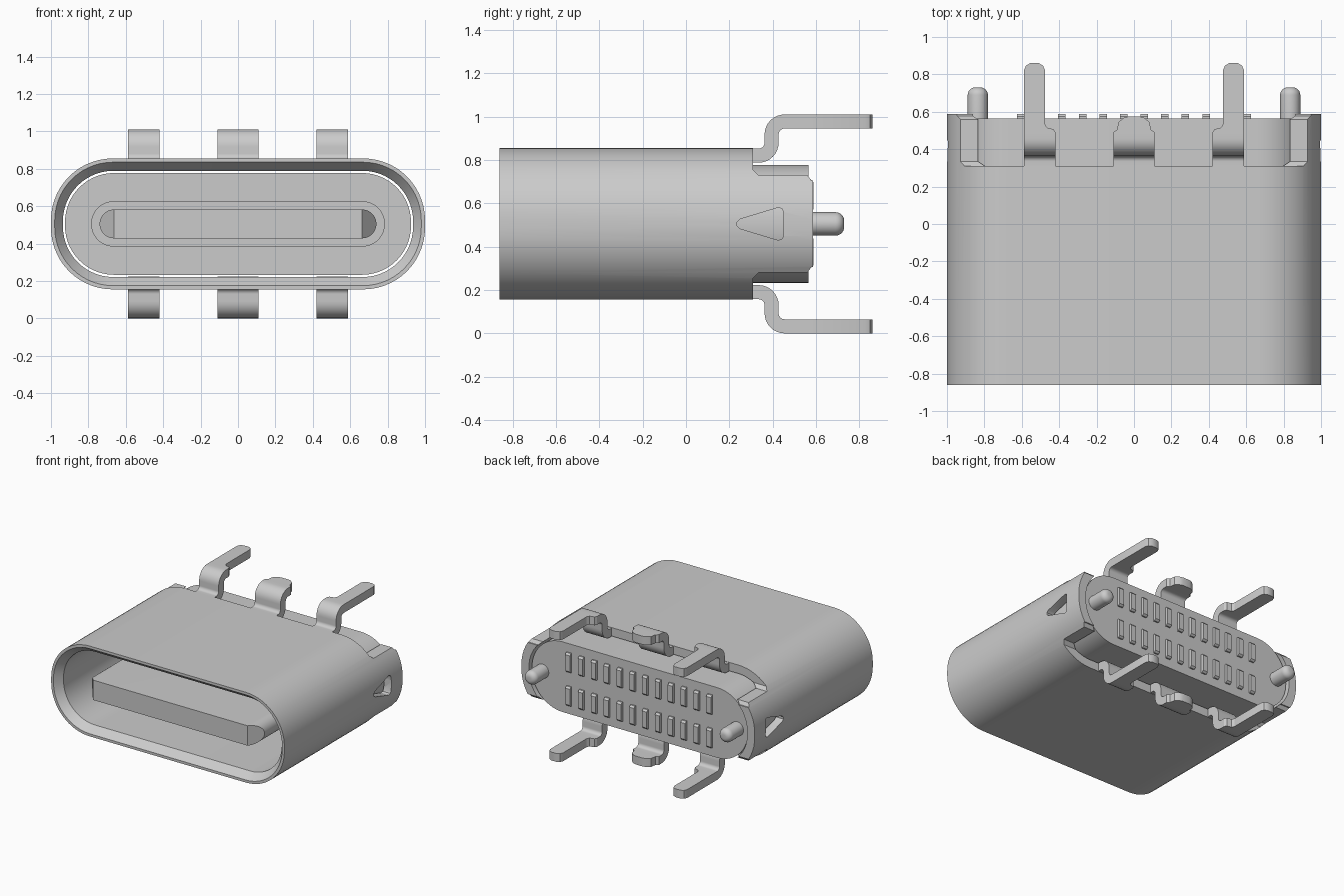
import bpy, bmesh, math

if "Cube" in bpy.data.objects:
    bpy.data.objects.remove(bpy.data.objects["Cube"])

ZC = 0.505  # height of the connector axis


def finish(name, bm):
    bmesh.ops.remove_doubles(bm, verts=bm.verts, dist=1e-5)
    bmesh.ops.recalc_face_normals(bm, faces=bm.faces)
    mesh = bpy.data.meshes.new(name)
    bm.to_mesh(mesh)
    bm.free()
    ob = bpy.data.objects.new(name, mesh)
    bpy.context.collection.objects.link(ob)
    return ob


def rounded(w, h, r, n=14):
    """Rounded rectangle (x, z) with half sizes w, h."""
    pts = []
    for q, (sx, sz) in enumerate([(1, 1), (-1, 1), (-1, -1), (1, -1)]):
        for i in range(n + 1):
            a = (q + i / n) * math.pi / 2
            pts.append((sx * (w - r) + r * math.cos(a), sz * (h - r) + r * math.sin(a)))
    return pts


def loft(name, rings, x=0, closed=False):
    """Skin rounded sections given as (y, half width, half height, radius)."""
    bm = bmesh.new()
    loops = [[bm.verts.new((x + px, y, ZC + pz)) for px, pz in rounded(w, h, r)]
             for y, w, h, r in rings]
    pairs = list(zip(loops, loops[1:])) + ([(loops[-1], loops[0])] if closed else [])
    for a, b in pairs:
        for i in range(len(a)):
            j = (i + 1) % len(a)
            bm.faces.new((a[i], a[j], b[j], b[i]))
    if not closed:
        bm.faces.new(loops[0])
        bm.faces.new(loops[-1])
    return finish(name, bm)


def side_prism(name, pts, x0, x1):
    """Extrude a (y, z) outline along x."""
    bm = bmesh.new()
    a = [bm.verts.new((x0, y, z)) for y, z in pts]
    b = [bm.verts.new((x1, y, z)) for y, z in pts]
    bm.faces.new(a)
    bm.faces.new(b)
    for i in range(len(a)):
        j = (i + 1) % len(a)
        bm.faces.new((a[i], a[j], b[j], b[i]))
    return finish(name, bm)


def cut(ob, cutter):
    cutter.hide_render = True
    m = ob.modifiers.new("cut", 'BOOLEAN')
    m.operation, m.solver, m.object = 'DIFFERENCE', 'EXACT', cutter
    bpy.context.view_layer.objects.active = ob
    bpy.ops.object.modifier_apply(modifier=m.name)
    bpy.data.objects.remove(cutter)


# Metal shell: tube with a chamfered mouth
shell = loft("shell", [(-0.86, 1.0, 0.35, 0.33), (0.587, 1.0, 0.35, 0.33),
                       (0.587, 0.936, 0.284, 0.27), (-0.80, 0.936, 0.284, 0.27),
                       (-0.86, 0.98, 0.33, 0.312)], closed=True)

# Rear cutaways above and below leave a tongue of shell on each side
notch = [(0.31, 0.6), (0.31, 0.25), (0.335, 0.225), (0.56, 0.225),
         (0.578, 0.2), (0.7, 0.2), (0.7, 0.6)]
for s in (1, -1):
    cut(shell, side_prism("notch_cutter", [(y, ZC + s * z) for y, z in notch], -1.2, 1.2))

# Rounded triangular windows in the sides
window = [(0.235, -0.008), (0.25, -0.022), (0.425, -0.075), (0.443, -0.07), (0.45, -0.055)]
window += [(y, -z) for y, z in reversed(window)]
for s in (1, -1):
    cut(shell, side_prism("window_cutter", [(y, ZC + z) for y, z in window], s * 0.928, s * 1.1))

# Insulating housing and the thick root of the contact tongue
loft("housing", [(0.2, 0.925, 0.272, 0.262), (0.565, 0.925, 0.272, 0.262)])
loft("tongue_root", [(0.0, 0.785, 0.121, 0.12), (0.21, 0.785, 0.121, 0.12)])

# Contact tongue: rounded bar whose front ends slope back
bm = bmesh.new()
W, R = 0.74, 0.077
outline = rounded(W, R, R)
front = [bm.verts.new((x, -0.83 + max(0, abs(x) - (W - R)) * 1.3, ZC + z)) for x, z in outline]
back = [bm.verts.new((x, 0.05, ZC + z)) for x, z in outline]
n, half = len(front), len(front) // 4
for i in range(n):
    j = (i + 1) % n
    bm.faces.new((front[i], front[j], back[j], back[i]))
bm.faces.new(back)
bm.faces.new(front[3 * half:] + front[:half])
bm.faces.new(front[half:3 * half])
bm.faces.new((front[half - 1], front[half], front[3 * half - 1], front[3 * half]))
finish("contact_tongue", bm)

# Locating pegs with rounded tips
for s, side in ((1, "right"), (-1, "left")):
    rings = [(0.55, 0.054)] + [(0.69 + 0.04 * math.sin(a), 0.014 + 0.04 * math.cos(a))
                               for a in [k * math.pi / 12 for k in range(7)]]
    loft("peg_" + side, [(y, r, r, r) for y, r in rings], x=s * 0.835)

# Two rows of contact pins on the rear face
for row, dz in (("upper", 0.13), ("lower", -0.13)):
    for i in range(12):
        x = (i - 5.5) * 0.11
        z = ZC + dz
        side_prism(f"pin_{row}_{i + 1}", [(0.55, z - 0.075), (0.575, z - 0.075), (0.588, z - 0.062),
                                          (0.588, z + 0.062), (0.575, z + 0.075), (0.55, z + 0.075)],
                   x - 0.02, x + 0.02)


def leg(name, sx, sz, x0, x1, tail):
    """Cranked strip: out of the shell, up, then back, ending in the tail widths."""
    t, rad = 0.0325, 0.06
    path = [(0.31, 0.315, 0, 1, x0, x1)]  # y, height, normal y, normal z, width
    for k in range(9):
        a = -math.pi / 2 + k * math.pi / 16
        path.append((0.335 + rad * math.cos(a), 0.375 + rad * math.sin(a),
                     -math.cos(a), -math.sin(a), x0, x1))
    for k in range(9):
        a = math.pi - k * math.pi / 16
        path.append((0.455 + rad * math.cos(a), 0.4125 + rad * math.sin(a),
                     math.cos(a), math.sin(a), x0, x1))
    path += [(y, 0.4725, 0, 1, a, b) for y, a, b in tail]
    bm = bmesh.new()
    rows = [[bm.verts.new((sx * x, y + d * t * ny, ZC + sz * (h + d * t * nz)))
             for x, d in ((a, 1), (b, 1), (b, -1), (a, -1))] for y, h, ny, nz, a, b in path]
    for p, q in zip(rows, rows[1:]):
        for i in range(4):
            j = (i + 1) % 4
            bm.faces.new((p[i], p[j], q[j], q[i]))
    bm.faces.new(rows[0])
    bm.faces.new(rows[-1])
    finish(name, bm)


# Solder legs and centre tabs, mirrored above and below
long_tail = [(0.49, 0.42, 0.587), (0.507, 0.43, 0.587), (0.515, 0.465, 0.587), (0.535, 0.477, 0.587),
             (0.825, 0.477, 0.587), (0.848, 0.487, 0.577), (0.86, 0.51, 0.554)]
short_tail = [(y, -w, w) for y, w in ((0.49, 0.11), (0.505, 0.09), (0.545, 0.083),
                                      (0.568, 0.055), (0.575, 0.03))]
for sz, level in ((1, "top"), (-1, "bottom")):
    for sx, side in ((1, "right"), (-1, "left")):
        leg(f"leg_{level}_{side}", sx, sz, 0.42, 0.587, long_tail)
    leg(f"tab_{level}", 1, sz, -0.11, 0.11, short_tail)

# Smooth the curved walls, keep the crisp edges
bpy.ops.object.select_all(action='SELECT')
bpy.context.view_layer.objects.active = shell
bpy.ops.object.shade_smooth_by_angle(angle=math.radians(30))
